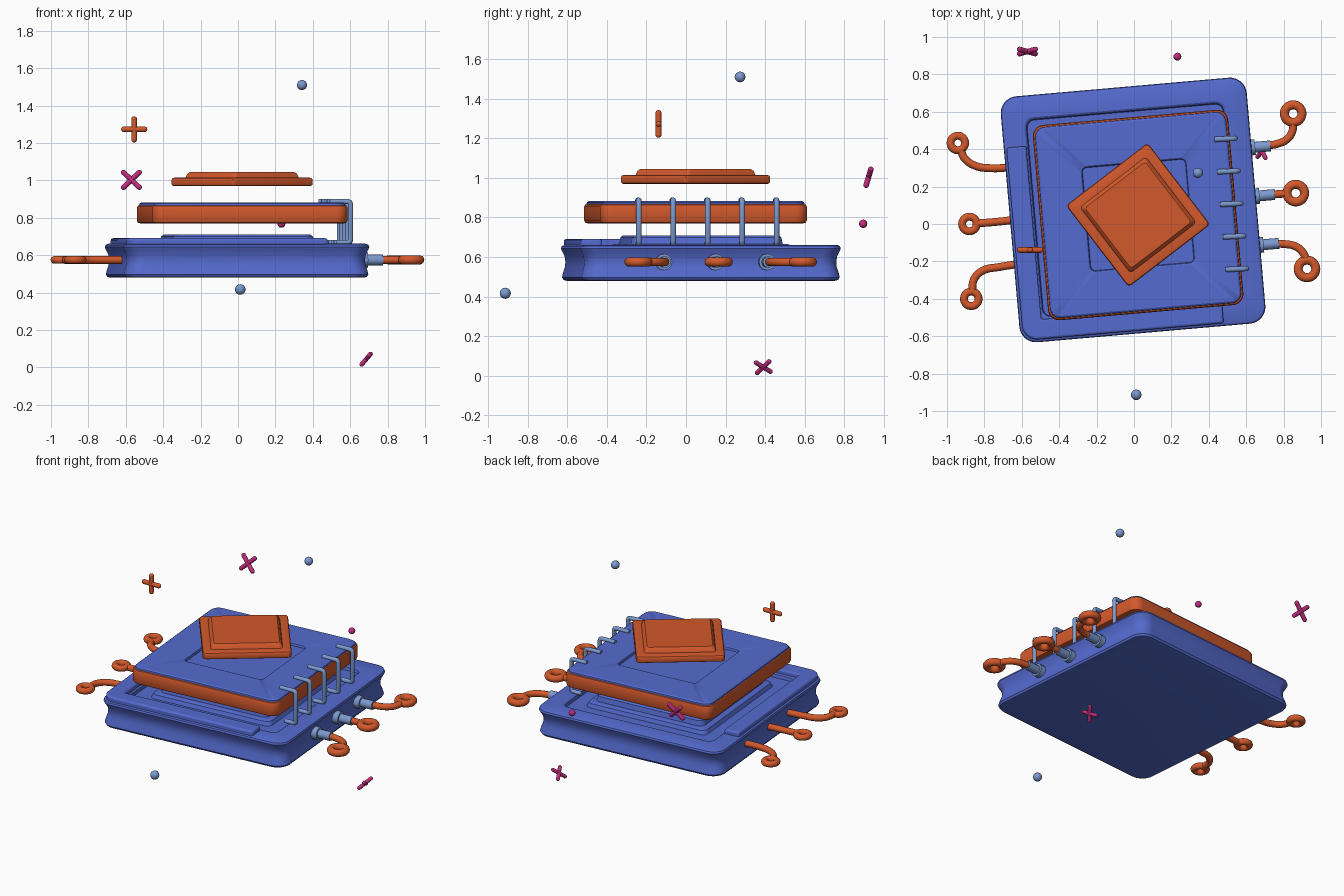
import bpy, bmesh
from math import cos, sin, pi, radians
from mathutils import Vector

if "Cube" in bpy.data.objects:
    bpy.data.objects.remove(bpy.data.objects["Cube"])


def material(name, rgb):
    m = bpy.data.materials.new(name)
    m.diffuse_color = (*rgb, 1)
    m.use_nodes = True
    m.node_tree.nodes["Principled BSDF"].inputs["Base Color"].default_value = m.diffuse_color
    return m


BLUE = material("blue", (0.09, 0.145, 0.62))
ORANGE = material("orange", (0.65, 0.1, 0.025))
STEEL = material("pale_blue", (0.2, 0.32, 0.62))
PINK = material("magenta", (0.52, 0.025, 0.2))


def finish(ob, angle=30):
    bpy.ops.object.select_all(action='DESELECT')
    ob.select_set(True)
    bpy.context.view_layer.objects.active = ob
    bpy.ops.object.shade_smooth_by_angle(angle=radians(angle))
    return ob


def mesh_object(name, bm, mats, loc=(0, 0, 0), rot=0):
    bmesh.ops.recalc_face_normals(bm, faces=bm.faces[:])
    me = bpy.data.meshes.new(name)
    bm.to_mesh(me)
    bm.free()
    for m in mats:
        me.materials.append(m)
    ob = bpy.data.objects.new(name, me)
    bpy.context.collection.objects.link(ob)
    ob.location = loc
    ob.rotation_euler.z = radians(rot)
    return ob


def rounded_square(h, r, n=8):
    pts = []
    for k in range(4):
        cx, cy = ((1, 1), (-1, 1), (-1, -1), (1, -1))[k]
        for i in range(n + 1):
            a = pi / 2 * (k + i / n)
            pts.append((cx * (h - r) + r * cos(a), cy * (h - r) + r * sin(a)))
    return pts


def loft(name, rings, mats, centre, rot, switch=99):
    """Stack rounded squares (half width, corner radius, z); second material from ring 'switch'."""
    bm = bmesh.new()
    loops = [[bm.verts.new((x, y, z)) for x, y in rounded_square(h, r)] for h, r, z in rings]
    bm.faces.new(loops[0])
    for i, (a, b) in enumerate(zip(loops, loops[1:])):
        for j in range(len(a)):
            k = (j + 1) % len(a)
            bm.faces.new((a[j], a[k], b[k], b[j])).material_index = int(i >= switch)
    bm.faces.new(loops[-1]).material_index = int(len(rings) > switch)
    return finish(mesh_object(name, bm, mats, (*centre, 0), rot))


def tube(name, pts, r, mat, smooth=True):
    cu = bpy.data.curves.new(name, 'CURVE')
    cu.dimensions = '3D'
    cu.bevel_depth = r
    cu.bevel_resolution = 4
    cu.use_fill_caps = True
    sp = cu.splines.new('BEZIER' if smooth else 'POLY')
    if smooth:
        sp.resolution_u = 8
        sp.bezier_points.add(len(pts) - 1)
        for p, co in zip(sp.bezier_points, pts):
            p.co = co
            p.handle_left_type = p.handle_right_type = 'AUTO'
    else:
        sp.points.add(len(pts) - 1)
        for p, co in zip(sp.points, pts):
            p.co = (*co, 1)
    cu.materials.append(mat)
    ob = bpy.data.objects.new(name, cu)
    bpy.context.collection.objects.link(ob)
    bpy.ops.object.select_all(action='DESELECT')
    ob.select_set(True)
    bpy.context.view_layer.objects.active = ob
    bpy.ops.object.convert(target='MESH')
    return finish(bpy.context.object, 45)


def ball(name, loc, r, mat):
    bpy.ops.mesh.primitive_uv_sphere_add(segments=20, ring_count=12, radius=r, location=loc)
    ob = bpy.context.object
    ob.name = name
    ob.data.materials.append(mat)
    return finish(ob, 60)


BASE_C, MID_C, TILT = (-0.005, 0.075), (0.022, 0.048), 5

# base tray: waisted sides, recessed top, raised central platform
loft("base_tray", [
    (0.63, 0.07, 0.48), (0.647, 0.085, 0.484), (0.655, 0.09, 0.497), (0.65, 0.09, 0.52),
    (0.641, 0.09, 0.55), (0.639, 0.09, 0.575), (0.643, 0.09, 0.605), (0.655, 0.09, 0.63),
    (0.66, 0.09, 0.643), (0.656, 0.088, 0.655), (0.64, 0.08, 0.662),
    (0.54, 0.05, 0.662), (0.53, 0.045, 0.655), (0.525, 0.04, 0.635),
    (0.43, 0.04, 0.635), (0.42, 0.04, 0.66), (0.41, 0.04, 0.665),
    (0.385, 0.04, 0.667), (0.378, 0.04, 0.70), (0.365, 0.04, 0.71)], [BLUE], BASE_C, TILT)

# raised L-shaped rim on the left and front of the tray
outline = [(-0.645, 0.39), (-0.54, 0.39), (-0.54, -0.54), (0.43, -0.54), (0.43, -0.645)]
outline += [(-0.565 + 0.08 * cos(a), -0.565 + 0.08 * sin(a))
            for a in (-pi / 2 - pi / 2 * i / 8 for i in range(9))]
bm = bmesh.new()
face = bm.faces.new([bm.verts.new((x, y, 0.645)) for x, y in outline])
top = bmesh.ops.extrude_face_region(bm, geom=[face])
bmesh.ops.translate(bm, vec=(0, 0, 0.046), verts=[v for v in top["geom"] if isinstance(v, bmesh.types.BMVert)])
rim = mesh_object("corner_rim", bm, [BLUE], (*BASE_C, 0), TILT)
bev = rim.modifiers.new("bevel", 'BEVEL')
bev.width, bev.segments = 0.012, 3
finish(rim)

# floating middle slab: orange sides, blue top with a shallow square pocket
loft("middle_slab", [
    (0.505, 0.05, 0.77), (0.519, 0.058, 0.774), (0.524, 0.06, 0.785), (0.524, 0.06, 0.855),
    (0.52, 0.058, 0.864), (0.513, 0.055, 0.867), (0.511, 0.055, 0.876), (0.502, 0.05, 0.882),
    (0.286, 0.03, 0.882), (0.28, 0.028, 0.878), (0.276, 0.025, 0.864)],
    [ORANGE, BLUE], MID_C, TILT, switch=5)

# turned chip on top
loft("top_chip", [
    (0.266, 0.02, 0.97), (0.273, 0.022, 0.974), (0.275, 0.022, 0.98), (0.275, 0.022, 1.005),
    (0.271, 0.02, 1.012), (0.262, 0.018, 1.015), (0.222, 0.02, 1.015),
    (0.214, 0.02, 1.036), (0.203, 0.018, 1.046)], [ORANGE], MID_C, 37.5)

# bracket wires over the right edge
for i in range(5):
    y, x = 0.458 - 0.174 * i, 0.542 + 0.015 * i
    prof = [(x - 0.112, 0.887), (x - 0.015, 0.887), (x - 0.004, 0.883), (x, 0.872),
            (x, 0.682), (x - 0.004, 0.672), (x - 0.015, 0.668), (x - 0.075, 0.668)]
    tube(f"bracket_wire_{i + 1}", [(px, y + (px - x) * 0.05, pz) for px, pz in prof], 0.014, STEEL, False)

# left and right leads with ring ends
Z = 0.575
leads = [
    ("left", [(-0.64, 0.305), (-0.76, 0.298), (-0.85, 0.312), (-0.905, 0.35), (-0.925, 0.39)], (-0.942, 0.433)),
    ("left", [(-0.62, 0.025), (-0.72, 0.013), (-0.84, 0.003)], (-0.88, 0.0)),
    ("left", [(-0.60, -0.212), (-0.72, -0.23), (-0.81, -0.25), (-0.855, -0.295), (-0.866, -0.36)], (-0.87, -0.4)),
    ("right", [(0.70, 0.42), (0.76, 0.427), (0.82, 0.455), (0.848, 0.50), (0.85, 0.545)], (0.851, 0.59)),
    ("right", [(0.72, 0.155), (0.77, 0.16), (0.82, 0.163)], (0.865, 0.165)),
    ("right", [(0.74, -0.107), (0.80, -0.107), (0.868, -0.122), (0.908, -0.16), (0.92, -0.195)], (0.925, -0.24))]
for i, (side, path, end) in enumerate(leads):
    major, minor = (0.039, 0.021) if side == "left" else (0.047, 0.024)
    tube(f"{side}_lead_{i + 1}", [(x, y, Z) for x, y in path], 0.021, ORANGE)
    bpy.ops.mesh.primitive_torus_add(location=(*end, Z), major_radius=major, minor_radius=minor,
                                     major_segments=32, minor_segments=14)
    ring = bpy.context.object
    ring.name = f"{side}_ring_{i + 1}"
    ring.data.materials.append(ORANGE)
    finish(ring, 60)

# sockets and flanges for the right leads
for i, (x, y) in enumerate([(0.62, 0.408), (0.643, 0.148), (0.665, -0.113)]):
    d = Vector((cos(radians(TILT)), sin(radians(TILT)), 0))
    p = Vector((x, y, Z))
    tube(f"socket_{i + 1}", [p - d * 0.03, p + d * 0.11], 0.029, STEEL, False)
    tube(f"socket_flange_{i + 1}", [p - d * 0.03, p + d * 0.028], 0.042, STEEL, False)

# floating beads
ball("upper_bead", (0.342, 0.273, 1.51), 0.027, STEEL)
ball("front_bead", (0.012, -0.913, 0.417), 0.028, STEEL)
ball("back_bead", (0.232, 0.895, 0.768), 0.021, PINK)


# floating crosses made of two round-ended bars
def cross(name, c, arms, r, mat):
    for i, arm in enumerate(arms):
        c, a = Vector(c), Vector(arm)
        tube(f"{name}_bar_{i + 1}", [c - a, c + a], r, mat, False)
        ball(f"{name}_tip_{i + 1}a", c - a, r, mat)
        ball(f"{name}_tip_{i + 1}b", c + a, r, mat)


cross("orange_cross", (-0.555, -0.139, 1.273), [(0.055, 0, 0), (0, 0, 0.055)], 0.015, ORANGE)
cross("back_cross", (-0.57, 0.922, 1.003), [(0.042, 0.012, 0.04), (-0.042, 0.012, 0.04)], 0.014, PINK)
cross("low_cross", (0.685, 0.39, 0.044), [(-0.018, 0.036, -0.022), (0.024, 0.03, 0.028)], 0.012, PINK)
